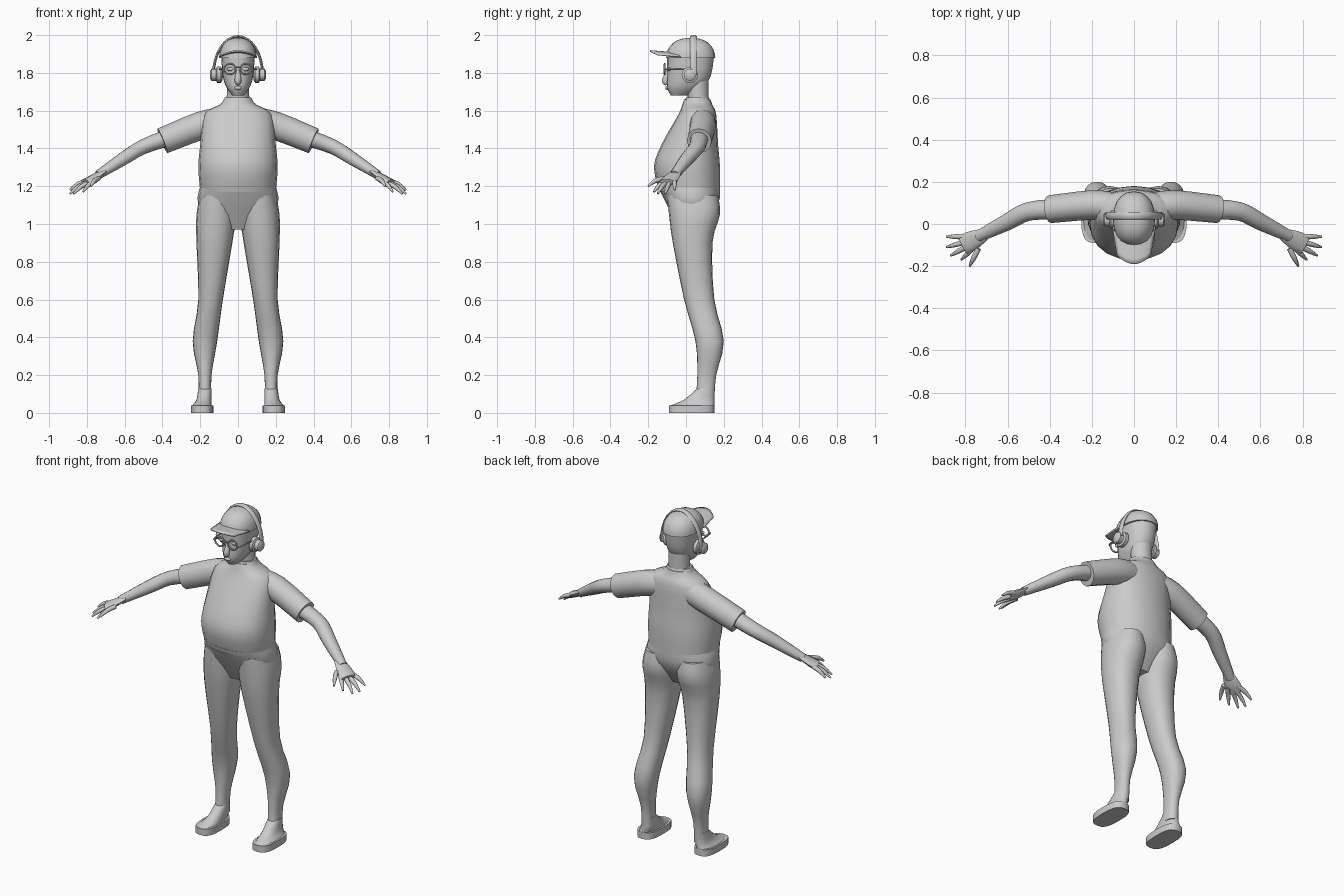
import bpy, bmesh
from math import cos, sin, pi, copysign
from mathutils import Vector

cube = bpy.data.objects.get("Cube")
if cube:
    bpy.data.objects.remove(cube)

COLOUR = (0.6, 0.6, 0.6, 1)
grey = bpy.data.materials.new("plain grey")
grey.use_nodes = True
grey.diffuse_color = COLOUR
grey.node_tree.nodes["Principled BSDF"].inputs["Base Color"].default_value = COLOUR

ACROSS = Vector((1, 0, 0))
DEPTH = Vector((0, 1, 0))
UP = Vector((0, 0, 1))


def finish(name, bm, mirror=False, angle=0.9):
    """Turn a bmesh into a shaded object, mirrored to the other side if asked."""
    bmesh.ops.recalc_face_normals(bm, faces=bm.faces[:])
    mesh = bpy.data.meshes.new(name)
    bm.to_mesh(mesh)
    bm.free()
    mesh.materials.append(grey)
    part = bpy.data.objects.new(name, mesh)
    bpy.context.collection.objects.link(part)
    if mirror:
        part.modifiers.new("mirror", "MIRROR")
    bpy.ops.object.select_all(action="DESELECT")
    part.select_set(True)
    bpy.context.view_layer.objects.active = part
    bpy.ops.object.shade_smooth_by_angle(angle=angle)
    return part


def flowing(rows, steps):
    """Fill in a smooth curve through a few control rows."""
    rows = [Vector(row) for row in rows]
    last = len(rows) - 1
    result = []
    for k in range(last):
        start, end = rows[k], rows[k + 1]
        leave = (end - rows[max(k - 1, 0)]) / 2
        arrive = (rows[min(k + 2, last)] - start) / 2
        for step in range(steps):
            t = step / steps
            blend = t * t * (3 - 2 * t)
            result.append(start + (end - start) * blend
                          + leave * t * (1 - t) ** 2 - arrive * t * t * (1 - t))
    return result + [rows[last]]


def skin(name, rings, **options):
    """Bridge rings of points into a capped tube."""
    bm = bmesh.new()
    loops = [[bm.verts.new(point) for point in ring] for ring in rings]
    for lower, upper in zip(loops, loops[1:]):
        for i in range(len(lower)):
            bm.faces.new((lower[i - 1], lower[i], upper[i], upper[i - 1]))
    bm.faces.new(loops[0])
    bm.faces.new(loops[-1])
    return finish(name, bm, **options)


def turn(sides):
    return [2 * pi * i / sides for i in range(sides)]


def stack(name, sections, power=0.9, sides=20, steps=3, **options):
    """Horizontal sections: height, right edge, left edge, front, back."""
    def squared(value):
        return copysign(abs(value) ** power, value)
    rings = []
    for z, right, left, front, back in flowing(sections, steps):
        rings.append([((left + right + (left - right) * squared(cos(a))) / 2,
                       (back + front + (back - front) * squared(sin(a))) / 2, z)
                      for a in turn(sides)])
    return skin(name, rings, **options)


def centred(name, sections, **options):
    """Stack that is symmetric: height, half width, front, back."""
    return stack(name, [(z, -w, w, front, back) for z, w, front, back in sections], **options)


def limb(name, path, flat=1, sides=12, steps=3, side=None, **options):
    """Tube along points with a radius; flat scales it across the side direction."""
    path = flowing(path, steps)
    points = [Vector(row[:3]) for row in path]
    rings = []
    for k, centre in enumerate(points):
        along = (points[min(k + 1, len(points) - 1)] - points[max(k - 1, 0)]).normalized()
        u = side or along.cross(UP).normalized()
        v = u.cross(along).normalized() * flat
        rings.append([centre + (u * cos(a) + v * sin(a)) * path[k][3] for a in turn(sides)])
    return skin(name, rings, **options)


def ball(name, centre, radii, **options):
    bm = bmesh.new()
    bmesh.ops.create_uvsphere(bm, u_segments=12, v_segments=8, radius=1)
    bmesh.ops.scale(bm, vec=radii, verts=bm.verts)
    bmesh.ops.translate(bm, vec=centre, verts=bm.verts)
    finish(name, bm, **options)


# Shirt with rounded belly
centred("shirt", [(1.17, .2, -.14, .18), (1.3, .21, -.17, .18), (1.42, .2, -.13, .17),
                  (1.58, .18, -.04, .16), (1.63, .1, -.02, .14), (1.66, .07, -.01, .13)])

# Trousers
centred("trouser_seat", [(1.2, .2, -.15, .18), (1.1, .21, -.1, .17), (.97, .1, -.03, .09)])
stack("trouser_legs", [(1.15, .02, .2, -.1, .17), (1.05, .01, .22, -.09, .18),
                       (.9, .03, .22, -.07, .14), (.6, .08, .21, -.01, .15),
                       (.38, .11, .24, .05, .2), (.2, .14, .21, .06, .16),
                       (.07, .14, .21, .05, .15)], mirror=True)

# Shoes
SOLE = (.13, .25, -.09, .15)
stack("shoe_soles", [(0, *SOLE), (.04, *SOLE)], power=.7, steps=1, mirror=True)
stack("shoe_uppers", [(.04, .14, .24, -.08, .15), (.07, .14, .22, -.01, .15),
                      (.13, .14, .21, .06, .15)], mirror=True)

# Sleeves, arms and palms
limb("sleeves", [(.1, .08, 1.54, .07), (.2, .09, 1.52, .07), (.4, .07, 1.44, .066)],
     flat=1.06, mirror=True)
limb("arms", [(.36, .07, 1.46, .05), (.5, .06, 1.41, .044), (.6, .01, 1.35, .04),
              (.74, -.06, 1.26, .027)], flat=.9, mirror=True)
limb("palms", [(.71, -.05, 1.28, .03), (.77, -.08, 1.24, .047), (.81, -.1, 1.22, .045)],
     flat=.4, mirror=True)

# Fingers fan out from the palm and bend slightly down
WRIST = Vector((.71, -.06, 1.27))
TIPS = {"thumbs": (.78, -.2, 1.2), "index_fingers": (.82, -.17, 1.17),
        "middle_fingers": (.87, -.15, 1.16), "ring_fingers": (.89, -.11, 1.16),
        "little_fingers": (.89, -.06, 1.18)}
for name, tip in TIPS.items():
    tip = Vector(tip)
    base = WRIST.lerp(tip, .4)
    bend = WRIST.lerp(tip, .75) + UP * .01
    limb(name, [(*base, .013), (*bend, .012), (*tip, .005)], sides=8, mirror=True)

# Neck and collar
centred("neck", [(1.6, .07, .01, .12), (1.66, .06, .01, .12), (1.76, .06, 0, .12)], power=1)
centred("collar", [(1.63, .09, -.02, .14), (1.67, .07, 0, .12)], power=1, steps=1)

# Head and face
centred("head", [(1.68, .03, -.08, .01), (1.72, .06, -.1, .08), (1.78, .08, -.1, .13),
                 (1.9, .09, -.1, .15)])
limb("nose", [(0, -.09, 1.82, .008), (0, -.11, 1.76, .018), (0, -.1, 1.74, .01)],
     sides=8, side=ACROSS)
ball("lips", (0, -.1, 1.72), (.02, .01, .01))
ball("eyes", (.04, -.09, 1.82), (.02, .01, .01), mirror=True)
ball("ears", (.09, .02, 1.79), (.01, .03, .04), mirror=True)

# Cap crown: a full dome
dome = []
for k in range(8):
    rise = k * pi / 15
    spread = cos(rise) ** .8
    dome.append((1.88 + .105 * sin(rise), .1 * spread, .025 - .13 * spread, .025 + .13 * spread))
centred("cap_crown", dome, steps=1)

# Cap brim: an arched sheet narrowing to the front
bm = bmesh.new()
bmesh.ops.create_grid(bm, x_segments=10, y_segments=5, size=1)
for v in bm.verts:
    u, out = v.co.x, (1 - v.co.y) / 2
    arch = 1 - u * u
    rear, front = -.03 - .03 * arch, -.15 - .04 * arch
    v.co = (u * (.1 - .02 * out), rear + (front - rear) * out, 1.89 + .02 * arch + .01 * out)
brim = finish("cap_brim", bm)
brim.modifiers.new("thickness", "SOLIDIFY").thickness = .008

# Headphones: elliptical band over the cap and round cups
band = [(.13 * cos(k * pi / 16), .04, 1.79 + .203 * sin(k * pi / 16), .018) for k in range(17)]
limb("headphone_band", band, flat=.4, sides=8, steps=1, side=DEPTH)
for name, inner, outer, radius in (("ear_cushions", .09, .11, .043), ("ear_cups", .11, .14, .032)):
    limb(name, [(inner, .02, 1.79, radius), (outer, .02, 1.79, radius),
                (outer + .007, .02, 1.79, radius * .7)], sides=16, steps=1, side=DEPTH, mirror=True)

# Round spectacles
circle = [(.043 + .03 * cos(a), -.113, 1.82 + .028 * sin(a), .005) for a in turn(20) + [2 * pi]]
limb("spectacle_rims", circle, sides=6, steps=1, side=DEPTH, mirror=True)
limb("spectacle_bridge", [(x, -.115, 1.83, .004) for x in (-.016, .016)],
     sides=6, steps=1, side=DEPTH)
limb("spectacle_temples", [(.07, -.11, 1.82, .004), (.09, -.1, 1.82, .004), (.1, .02, 1.82, .004)],
     sides=6, mirror=True)
